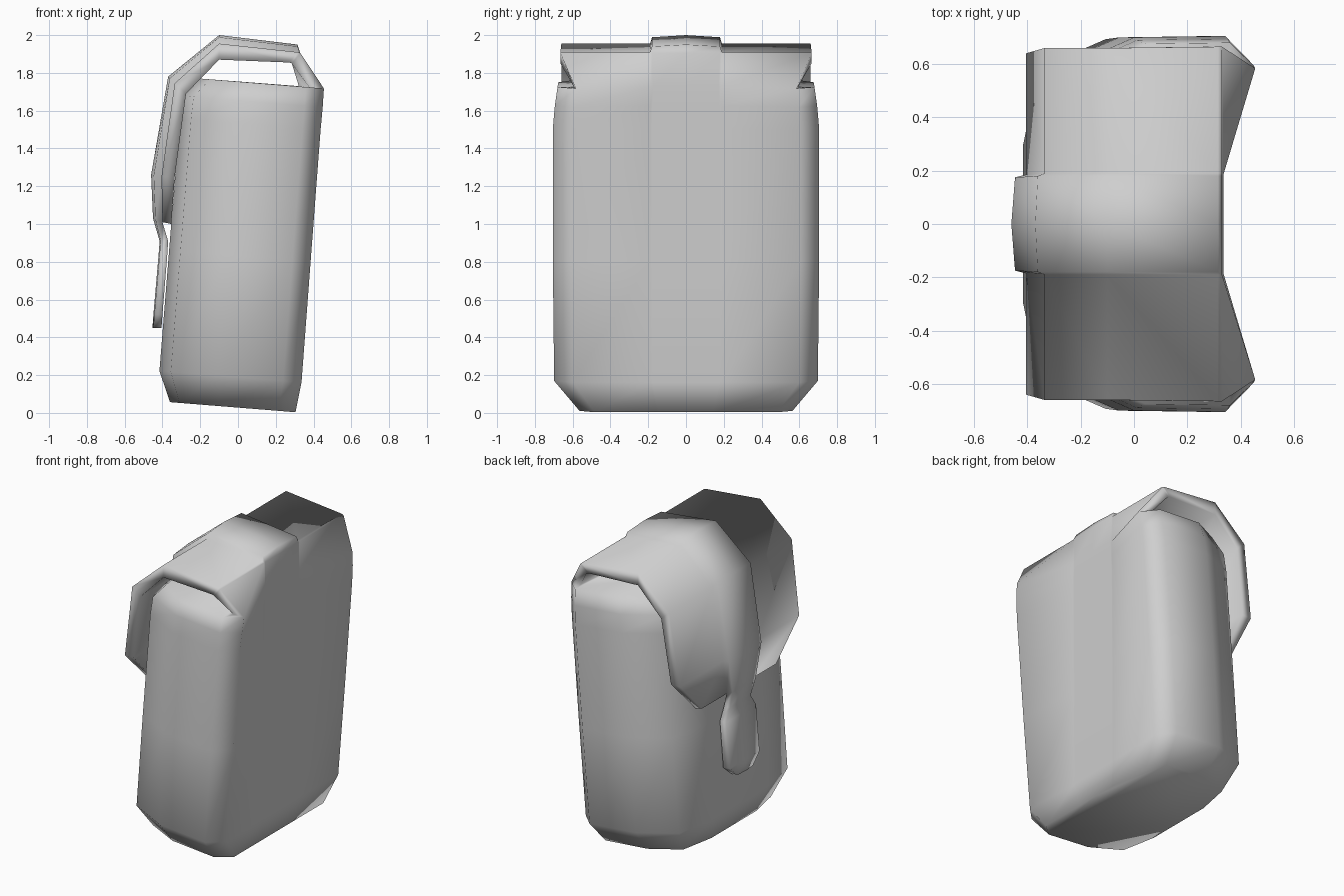
import bpy, bmesh

if "Cube" in bpy.data.objects:
    bpy.data.objects.remove(bpy.data.objects["Cube"], do_unlink=True)

GREY = (0.62, 0.62, 0.62, 1)
fabric = bpy.data.materials.new("grey_fabric")
fabric.use_nodes = True
fabric.diffuse_color = GREY
fabric.node_tree.nodes["Principled BSDF"].inputs["Base Color"].default_value = GREY

bm = bmesh.new()


def add_ring(points):
    return [bm.verts.new(p) for p in points]


def bridge(loops):
    """Join consecutive closed loops of equal length with quads."""
    n = len(loops[0])
    for a, b in zip(loops, loops[1:]):
        for i in range(n):
            j = (i + 1) % n
            bm.faces.new((a[i], a[j], b[j], b[i]))


# Main bag: half outline from the back panel centre to the pocket side centre
HALF = [(0.315, 0.18), (0.315, 0.19), (0.315, 0.605), (0.22, 0.705),
        (-0.12, 0.70), (-0.37, 0.59), (-0.43, 0.30)]
OUTLINE = ([(0.315, 0)] + HALF + [(-0.43, 0)]
           + [(x, -y) for x, y in reversed(HALF)])


def bag_ring(z, width, pocket_side, back_side):
    ring = []
    for x, y in OUTLINE:
        px = x * (back_side if x > 0 else pocket_side)
        if x > 0.3 and abs(y) < 0.3:      # hollow of the back panel
            px -= 0.07 * z
        # lean the whole bag
        ring.append((px * 0.997 + z * 0.08, y * width,
                     0.028 + z * 0.997 - px * 0.08))
    return ring


bag = [add_ring(bag_ring(*r)) for r in (
    (0, 0.80, 0.84, 0.97),
    (0.16, 0.99, 1, 1.03),
    (0.8, 1, 1, 1.02),
    (1.5, 1, 1, 1.01),
    (1.62, 0.985, 0.99, 1.015),
    (1.72, 0.965, 0.78, 1.01))]
bridge(bag)
bm.faces.new(bag[0])

# Bag top: its back edge is the foot of the flap's inner side
rim = bag[-1]
foot = add_ring([(0.38, 0.59, 1.72), (0.322, 0.18, 1.73),
                 (0.322, -0.18, 1.73), (0.38, -0.59, 1.72)])
bm.faces.new(rim[3:-2] + foot[::-1])


# Top flap with a raised central strap, growing out of the back panel
def flap_ring(outer, inner, width, strap, lift):
    (ox, oz), (lx, lz) = outer, lift
    side = (ox + lx * 0.75, oz + lz * 0.75)
    top = (ox + lx, oz + lz)
    cols = [(-width, outer), (-strap - 0.01, outer), (-strap, side), (0, top),
            (strap, side), (strap + 0.01, outer), (width, outer),
            (width, inner), (strap, inner), (-strap, inner), (-width, inner)]
    return [(x, y, z) for y, (x, z) in cols]


flap = [rim[-3:] + rim[:4] + foot] + [add_ring(flap_ring(*r)) for r in (
    ((0.33, 1.905), (0.285, 1.85), 0.665, 0.18, (0, 0)),
    ((0.315, 1.91), (0.27, 1.855), 0.665, 0.18, (0, 0.04)),
    ((-0.1, 1.955), (-0.1, 1.87), 0.66, 0.18, (0, 0.045)),
    ((-0.335, 1.745), (-0.275, 1.69), 0.66, 0.18, (-0.035, 0.035)),
    ((-0.405, 1.25), (-0.335, 1.25), 0.64, 0.175, (-0.055, 0.01)),
    ((-0.40, 1.01), (-0.353, 1.0), 0.40, 0.125, (-0.05, 0.02)))]
bridge(flap)

# Flap end, leaving the strap open so that the tail continues from it
end = flap[-1]
bm.faces.new(end[:2] + end[5:])

# Strap tail hanging below the flap: outer x, inner x, height, half width
tail = [end[1:6]] + [
    add_ring([(xi, -w, z), (xo, -w + 0.01, z), (xo - 0.005, 0, z),
              (xo, w - 0.01, z), (xi, w, z)])
    for xo, xi, z, w in ((-0.41, -0.37, 0.91, 0.12),
                         (-0.416, -0.375, 0.83, 0.17),
                         (-0.443, -0.40, 0.52, 0.17),
                         (-0.448, -0.405, 0.45, 0.09))]
bridge(tail)
bm.faces.new(tail[-1])

# Finished bag, one smooth skin
bmesh.ops.recalc_face_normals(bm, faces=bm.faces)
mesh = bpy.data.meshes.new("satchel_bag")
bm.to_mesh(mesh)
bm.free()
mesh.shade_smooth()
mesh.materials.append(fabric)
bpy.context.collection.objects.link(bpy.data.objects.new("satchel_bag", mesh))
